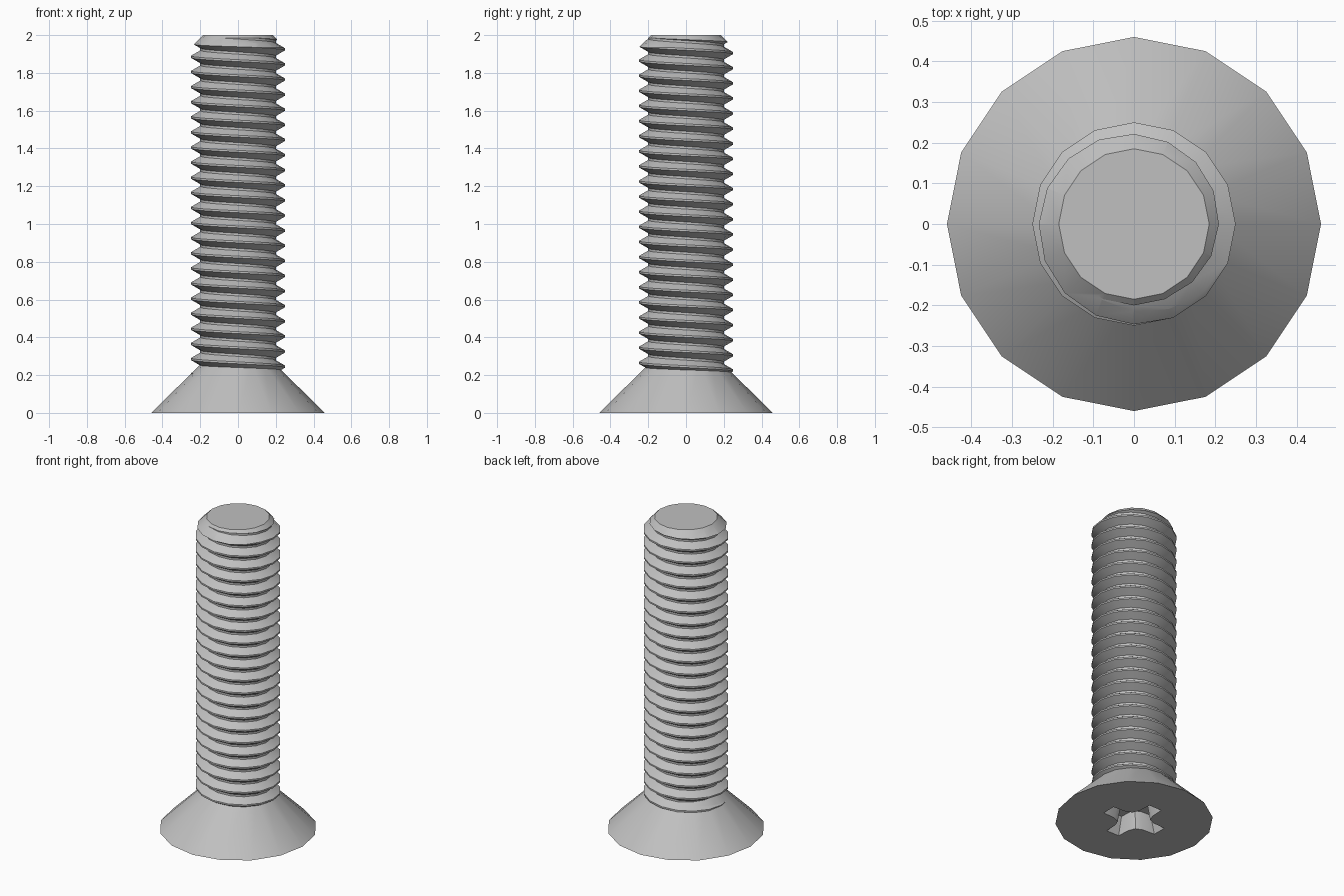
import bpy, bmesh
from math import sin, cos, tau

SIDES, PITCH = 16, 0.08
CREST, ROOT = 0.25, 0.2

if "Cube" in bpy.data.objects:
    bpy.data.objects.remove(bpy.data.objects["Cube"])

steel = bpy.data.materials.new("plain_steel_grey")
steel.use_nodes = True
GREY = (0.53, 0.53, 0.53, 1)
steel.diffuse_color = GREY
steel.node_tree.nodes["Principled BSDF"].inputs["Base Color"].default_value = GREY


def make_object(name, bm):
    bmesh.ops.recalc_face_normals(bm, faces=bm.faces)
    mesh = bpy.data.meshes.new(name)
    bm.to_mesh(mesh)
    bm.free()
    mesh.materials.append(steel)
    obj = bpy.data.objects.new(name, mesh)
    bpy.context.collection.objects.link(obj)
    return obj


def loft(name, rings):
    """Skin a stack of equal-length closed rings and cap both ends."""
    bm = bmesh.new()
    loops = [[bm.verts.new(p) for p in ring] for ring in rings]
    n = len(loops[0])
    for low, high in zip(loops, loops[1:]):
        for i in range(n):
            k = (i + 1) % n
            bm.faces.new((low[i], low[k], high[k], high[i]))
    bm.faces.new(loops[0][::-1])
    bm.faces.new(loops[-1])
    return make_object(name, bm)


def circle(radius, z):
    return [(radius * cos(tau * i / SIDES), radius * sin(tau * i / SIDES), z)
            for i in range(SIDES)]


def cut(target, tool, operation):
    mod = target.modifiers.new("cut", "BOOLEAN")
    mod.object, mod.operation, mod.solver = tool, operation, "EXACT"
    bpy.context.view_layer.objects.active = target
    bpy.ops.object.modifier_apply(modifier=mod.name)
    bpy.data.objects.remove(tool)


def helix_shank():
    """One-turn grid whose last column joins the first, one pitch lower."""
    profile = [(-0.005, CREST), (0.005, CREST), (0.034, ROOT), (0.046, ROOT)]
    step = len(profile)
    rows = [(0.005 + PITCH * k + dz, r) for k in range(29) for dz, r in profile]
    bm = bmesh.new()
    cols = []
    for i in range(SIDES):
        a = tau * i / SIDES
        cols.append([bm.verts.new((r * cos(a), r * sin(a), z - PITCH * i / SIDES))
                     for z, r in rows])
    for i in range(SIDES):
        last = i == SIDES - 1
        nxt, shift = (cols[0], step) if last else (cols[i + 1], 0)
        for j in range(shift, len(rows) - 1):
            bm.faces.new((cols[i][j], nxt[j - shift], nxt[j + 1 - shift], cols[i][j + 1]))
    # Fan both open ends to a point on the axis
    ends = [bm.verts.new((0, 0, z)) for z in (-0.3, 2.6)]
    for e in [e for e in bm.edges if e.is_boundary]:
        tip = ends[e.verts[0].co.z > 1]
        bm.faces.new((e.verts[0], e.verts[1], tip))
    return make_object("threaded_shank", bm)


# Threaded shank, trimmed to length with a chamfered end
shank = helix_shank()
envelope = loft("shank_envelope", [circle(0.27, 0.14), circle(0.27, 1.915), circle(0.185, 2.0)])
cut(shank, envelope, "INTERSECT")

# Countersunk head
head = loft("countersunk_head", [circle(0.46, 0), circle(0.195, 0.26)])

# Cross-shaped drive recess, narrowing with depth
arm = [(0.195, -0.045), (0.195, 0.045), (0.11, 0.05), (0.068, 0.068), (0.05, 0.11)]
quarter = arm[:-1] + [arm[-1]]
outline = []
for turn in range(4):
    c, s = (1, 0, -1, 0)[turn], (0, 1, 0, -1)[turn]
    outline += [(x * c - y * s, x * s + y * c) for x, y in quarter]
recess = loft("drive_recess", [[(x * f, y * f, z) for x, y in outline]
                               for f, z in ((1.04, -0.03), (0.8, 0.11))])
cut(head, recess, "DIFFERENCE")

# Smooth the round faces, keep thread and rim edges sharp
for obj in (shank, head):
    bpy.ops.object.select_all(action="DESELECT")
    obj.select_set(True)
    bpy.context.view_layer.objects.active = obj
    bpy.ops.object.shade_smooth_by_angle(angle=0.5)
